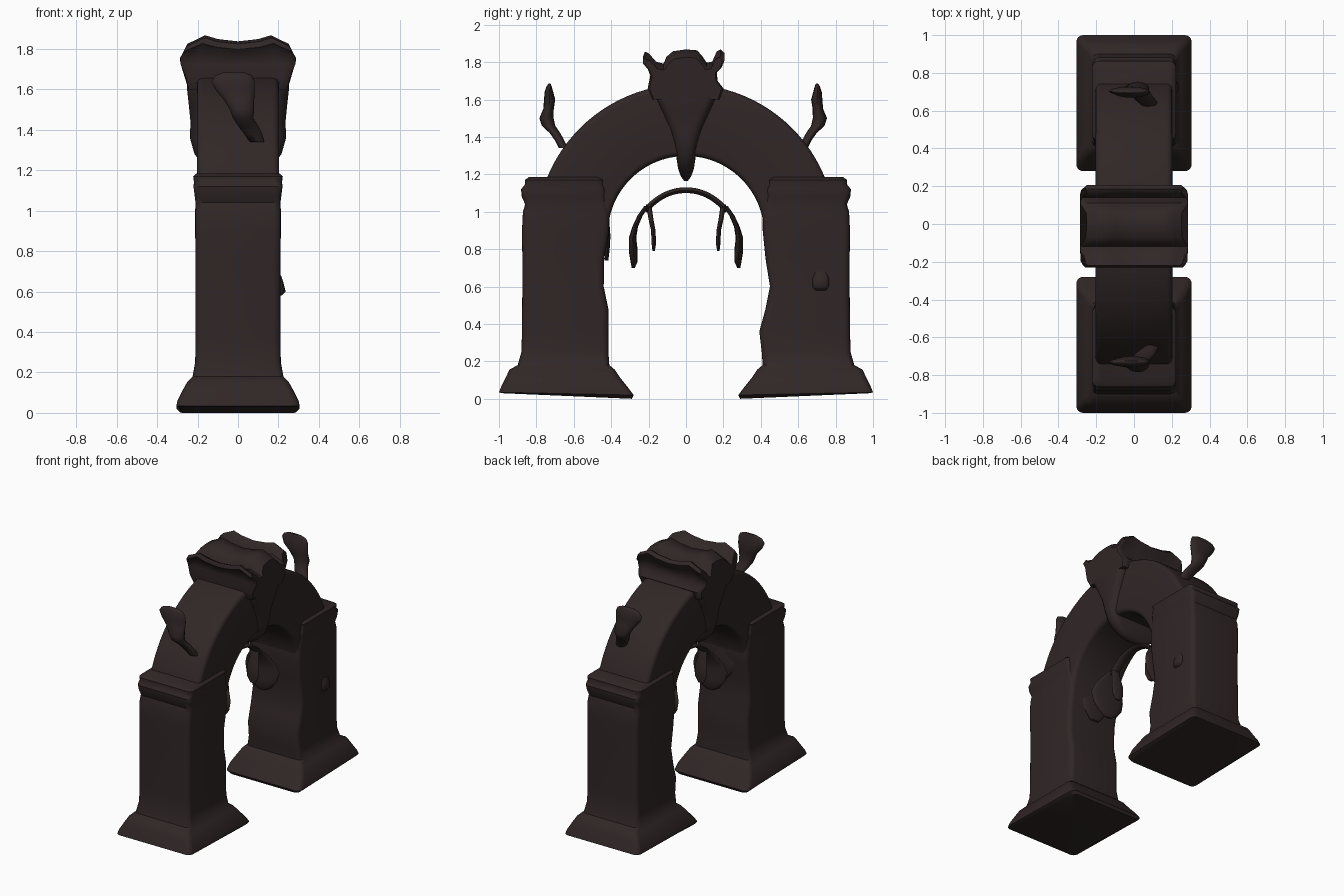
import bpy, bmesh, math

stone = bpy.data.materials.new("dark brown stone")
stone.diffuse_color = (0.030, 0.0195, 0.0195, 1)


def make(name, rings, angle=45):
    """Skin a list of equal-length point rings and cap both ends."""
    bm = bmesh.new()
    rows = [[bm.verts.new(p) for p in r] for r in rings]
    n = len(rows[0])
    for a, b in zip(rows, rows[1:]):
        for i in range(n):
            bm.faces.new((a[i], a[(i + 1) % n], b[(i + 1) % n], b[i]))
    bm.faces.new(rows[0])
    bm.faces.new(rows[-1])
    bmesh.ops.recalc_face_normals(bm, faces=bm.faces)
    me = bpy.data.meshes.new(name)
    bm.to_mesh(me)
    bm.free()
    me.materials.append(stone)
    ob = bpy.data.objects.new(name, me)
    bpy.context.collection.objects.link(ob)
    bpy.ops.object.select_all(action='DESELECT')
    ob.select_set(True)
    bpy.context.view_layer.objects.active = ob
    bpy.ops.object.shade_smooth_by_angle(angle=math.radians(angle))
    return ob


def rounded(hx, hy, r, steps=4):
    """Rounded rectangle outline centred on the origin."""
    r = min(r, hx * 0.95, hy * 0.95)
    pts = []
    for k, (sx, sy) in enumerate([(1, 1), (-1, 1), (-1, -1), (1, -1)]):
        for j in range(steps + 1):
            a = math.pi / 2 * (k + j / steps)
            pts.append((sx * (hx - r) + r * math.cos(a), sy * (hy - r) + r * math.sin(a)))
    return pts


def ellipse_loft(name, rows, sy=1, shift=0):
    """Horizontal ellipses: x, y, z, x radius, y radius."""
    rings = []
    for x, y, z, rx, ry in rows:
        rings.append([(x + rx * math.cos(t * math.pi / 8),
                       sy * (y + shift) + ry * math.sin(t * math.pi / 8), z) for t in range(16)])
    return make(name, rings, 60)


# Piers with flared base and moulded capital: z, x half, inner y (+y pier, -y pier), outer y, tilt
PIER = [(0.00, 0.285, 0.29, 0.29, 0.985, 0.03), (0.02, 0.305, 0.28, 0.28, 1.0, 0.015),
        (0.06, 0.30, 0.31, 0.31, 0.99, 0), (0.11, 0.275, 0.35, 0.35, 0.965, 0),
        (0.155, 0.25, 0.38, 0.38, 0.945, 0), (0.18, 0.225, 0.41, 0.41, 0.90, 0),
        (0.25, 0.212, 0.405, 0.415, 0.88, 0), (0.36, 0.21, 0.392, 0.415, 0.877, 0),
        (0.48, 0.21, 0.425, 0.415, 0.876, 0), (0.60, 0.21, 0.449, 0.44, 0.875, 0),
        (0.75, 0.21, 0.425, 0.437, 0.875, 0), (0.90, 0.212, 0.41, 0.41, 0.877, 0),
        (1.00, 0.212, 0.41, 0.41, 0.872, 0), (1.04, 0.21, 0.42, 0.42, 0.86, 0),
        (1.08, 0.215, 0.43, 0.43, 0.878, 0), (1.12, 0.22, 0.43, 0.43, 0.882, 0),
        (1.145, 0.218, 0.44, 0.44, 0.862, 0), (1.17, 0.222, 0.44, 0.44, 0.862, 0),
        (1.185, 0.205, 0.45, 0.45, 0.84, 0)]
for s, label in ((1, "back"), (-1, "front")):
    rings = []
    for z, hx, yb, yf, yo, tilt in PIER:
        yi = yb if s > 0 else yf
        c, h = (yi + yo) / 2, (yo - yi) / 2
        rings.append([(x, s * (c + y), z + tilt * (y + h) / (2 * h))
                      for x, y in rounded(hx, h, 0.035)])
    make(label + "_pier", rings, 40)

# Semicircular arch ring swept from pier to pier
rings = []
for i in range(49):
    a = math.pi * i / 48
    rings.append([(x, (0.61 + r) * math.cos(a), 0.88 + (0.61 + r) * math.sin(a))
                  for x, r in rounded(0.203, 0.192, 0.03)])
make("arch_ring", rings, 40)

# Tapering keystone body ending in a pendant drop: z, x half, y half
KEY = [(1.165, 0.06, 0.01), (1.19, 0.12, 0.028), (1.23, 0.175, 0.042), (1.28, 0.215, 0.05),
       (1.36, 0.238, 0.06), (1.44, 0.235, 0.085), (1.52, 0.243, 0.12), (1.60, 0.252, 0.155),
       (1.66, 0.25, 0.168), (1.72, 0.26, 0.16)]
make("keystone", [[(x, y, z) for x, y in rounded(hx, hy, 0.05)] for z, hx, hy in KEY], 50)

# Flared keystone crown with end flanges and a central mound (side profile y, z)
CROWN = [(-0.18, 1.60), (-0.205, 1.66), (-0.19, 1.73), (-0.205, 1.79), (-0.23, 1.82),
         (-0.22, 1.848), (-0.20, 1.84), (-0.16, 1.795), (-0.12, 1.785), (-0.105, 1.82),
         (-0.07, 1.85), (0, 1.86), (0.06, 1.855), (0.09, 1.82), (0.11, 1.79), (0.14, 1.795),
         (0.165, 1.85), (0.185, 1.86), (0.207, 1.84), (0.19, 1.80), (0.165, 1.76),
         (0.168, 1.70), (0.20, 1.66), (0.18, 1.60)]
WIDTH = [(1.60, 0.245), (1.66, 0.258), (1.72, 0.283), (1.78, 0.288), (1.82, 0.27), (1.90, 0.23)]


def crown_width(z):
    for (z0, w0), (z1, w1) in zip(WIDTH, WIDTH[1:]):
        if z <= z1:
            return w0 + (w1 - w0) * (z - z0) / (z1 - z0)
    return WIDTH[-1][1]


rings = []
for s in (-1, -0.96, -0.85, -0.65, -0.4, 0, 0.4, 0.65, 0.85, 0.96, 1):
    k = 0.95 if abs(s) == 1 else 1
    lift = 0.03 * min(abs(s) / 0.65, 1) ** 2 - 0.022 - 0.12 * max(abs(s) - 0.65, 0)
    rings.append([(s * crown_width(z), y * k, z + lift * max(0, min(1, (z - 1.72) / 0.08)))
                  for y, z in CROWN])
make("keystone_crown", rings, 45)

# Leaf finials standing on both shoulders of the arch
FINIAL = [(0.095, 0.625, 1.34, 0.035, 0.025), (0.075, 0.645, 1.38, 0.045, 0.025),
          (0.05, 0.67, 1.42, 0.05, 0.028), (0.025, 0.705, 1.46, 0.05, 0.036),
          (0.02, 0.716, 1.50, 0.06, 0.038), (0.005, 0.705, 1.55, 0.075, 0.028),
          (-0.015, 0.699, 1.60, 0.098, 0.030), (-0.025, 0.703, 1.64, 0.107, 0.023),
          (-0.022, 0.702, 1.67, 0.09, 0.014), (-0.02, 0.70, 1.685, 0.05, 0.006)]
ellipse_loft("back_finial", FINIAL)
ellipse_loft("front_finial", FINIAL, -1, 0.03)

# Thin garland hanging in the opening
rings = []
for i in range(25):
    t = -1 + i / 12
    y = 0.22 * t
    z = 1.115 - 0.11 * abs(t) ** 2.2
    n = math.atan2(0.242 * abs(t) ** 1.2 * (1 if t > 0 else -1), 0.22)
    rings.append([(0.035 * math.cos(k * math.pi / 5),
                   y + 0.016 * math.sin(k * math.pi / 5) * math.sin(n),
                   z + 0.016 * math.sin(k * math.pi / 5) * math.cos(n)) for k in range(10)])
make("garland_band", rings, 60)

# Outer and inner drooping leaves of the garland
OUTER = [(0, 0.272, 0.70, 0.03, 0.008), (0, 0.268, 0.73, 0.08, 0.018),
         (0, 0.272, 0.79, 0.125, 0.024), (0, 0.276, 0.86, 0.14, 0.02),
         (0, 0.262, 0.92, 0.12, 0.015), (0, 0.235, 0.98, 0.075, 0.014), (0, 0.20, 1.03, 0.035, 0.014)]
INNER = [(0, 0.168, 0.79, 0.02, 0.006), (0, 0.167, 0.83, 0.045, 0.012),
         (0, 0.170, 0.90, 0.05, 0.012), (0, 0.182, 0.96, 0.04, 0.013), (0, 0.195, 1.04, 0.03, 0.014)]
for s, label in ((1, "back"), (-1, "front")):
    ellipse_loft(label + "_outer_leaf", OUTER, s, 0.01)
    ellipse_loft(label + "_inner_leaf", INNER, s, 0.005)

# Worn carved knobs on the piers
ellipse_loft("side_knob", [(0.205, 0.72, 0.58, 0.01, 0.03), (0.21, 0.72, 0.60, 0.026, 0.045),
                           (0.21, 0.72, 0.64, 0.016, 0.045), (0.205, 0.72, 0.68, 0.008, 0.03)])
ellipse_loft("inner_carving", [(0, 0.425, 0.74, 0.04, 0.01), (0, 0.42, 0.80, 0.09, 0.012),
                               (0, 0.418, 0.87, 0.11, 0.014), (0, 0.42, 0.95, 0.05, 0.01)], -1)
